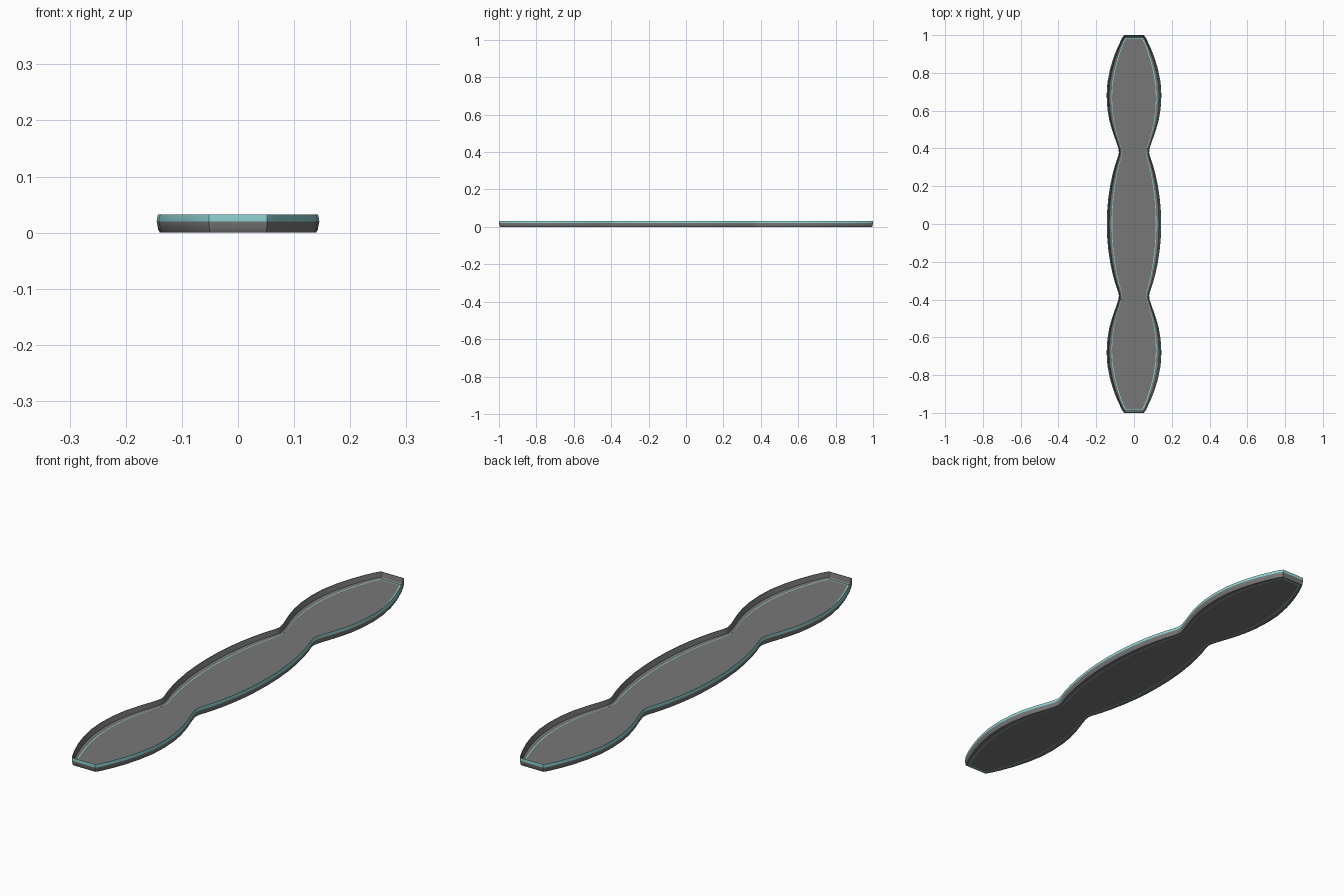
import bpy
import bmesh

cube = bpy.data.objects.get("Cube")
if cube:
    bpy.data.objects.remove(cube, do_unlink=True)


def make_material(name, color):
    mat = bpy.data.materials.new(name)
    mat.use_nodes = True
    mat.diffuse_color = color
    mat.node_tree.nodes["Principled BSDF"].inputs["Base Color"].default_value = color
    return mat


GREY, TEAL = 0, 1
materials = [make_material("dark grey", (0.185, 0.185, 0.185, 1)),
             make_material("pale teal", (0.28, 0.65, 0.65, 1))]

# Half width along one quarter of the three-lobed outline: (y, half width)
quarter = [(0, .144), (.07, .142), (.14, .136), (.21, .125), (.27, .112),
           (.32, .098), (.36, .084), (.38, .08), (.4, .083), (.44, .096),
           (.49, .114), (.55, .131), (.61, .141), (.68, .145), (.75, .141),
           (.82, .127), (.88, .109), (.94, .085), (.985, .063), (1, .052)]
side = [(w, -y) for y, w in reversed(quarter[1:])] + [(w, y) for y, w in quarter]
outline = side + [(-x, y) for x, y in reversed(side)]

# Cross-section from the underside, round the rim, to the floor:
# (width scale, length scale, height, colour of the band that ends here)
section = [
    (.800, .982, 0, GREY),
    (.825, .988, 0, TEAL),       # underside inlay line
    (.960, .994, 0, GREY),
    (.980, .997, .005, GREY),    # bottom chamfer
    (1.00, 1.00, .020, GREY),    # lower wall
    (.985, .999, .032, TEAL),    # upper rim band
    (.965, .997, .032, TEAL),    # rim lip
    (.915, .993, .012, GREY),    # inner wall
    (.825, .988, .007, GREY),    # sloping ledge
    (.800, .982, .007, TEAL),    # floor inlay line
]

bm = bmesh.new()
rings = [[bm.verts.new((x * sx, y * sy, z)) for x, y in outline]
         for sx, sy, z, _ in section]
count = len(outline)
for lower, upper, (_, _, _, color) in zip(rings, rings[1:], section[1:]):
    for i in range(count):
        j = (i + 1) % count
        face = bm.faces.new((lower[i], lower[j], upper[j], upper[i]))
        face.material_index = color

# Underside and floor panels
bm.faces.new(list(reversed(rings[0])))
bm.faces.new(rings[-1])
bmesh.ops.recalc_face_normals(bm, faces=bm.faces)

mesh = bpy.data.meshes.new("lobed_tray")
bm.to_mesh(mesh)
bm.free()
for mat in materials:
    mesh.materials.append(mat)
tray = bpy.data.objects.new("lobed_tray", mesh)
bpy.context.collection.objects.link(tray)

# Smooth walls with crisp rim edges
bpy.ops.object.select_all(action="DESELECT")
tray.select_set(True)
bpy.context.view_layer.objects.active = tray
bpy.ops.object.shade_smooth_by_angle(angle=0.5)
